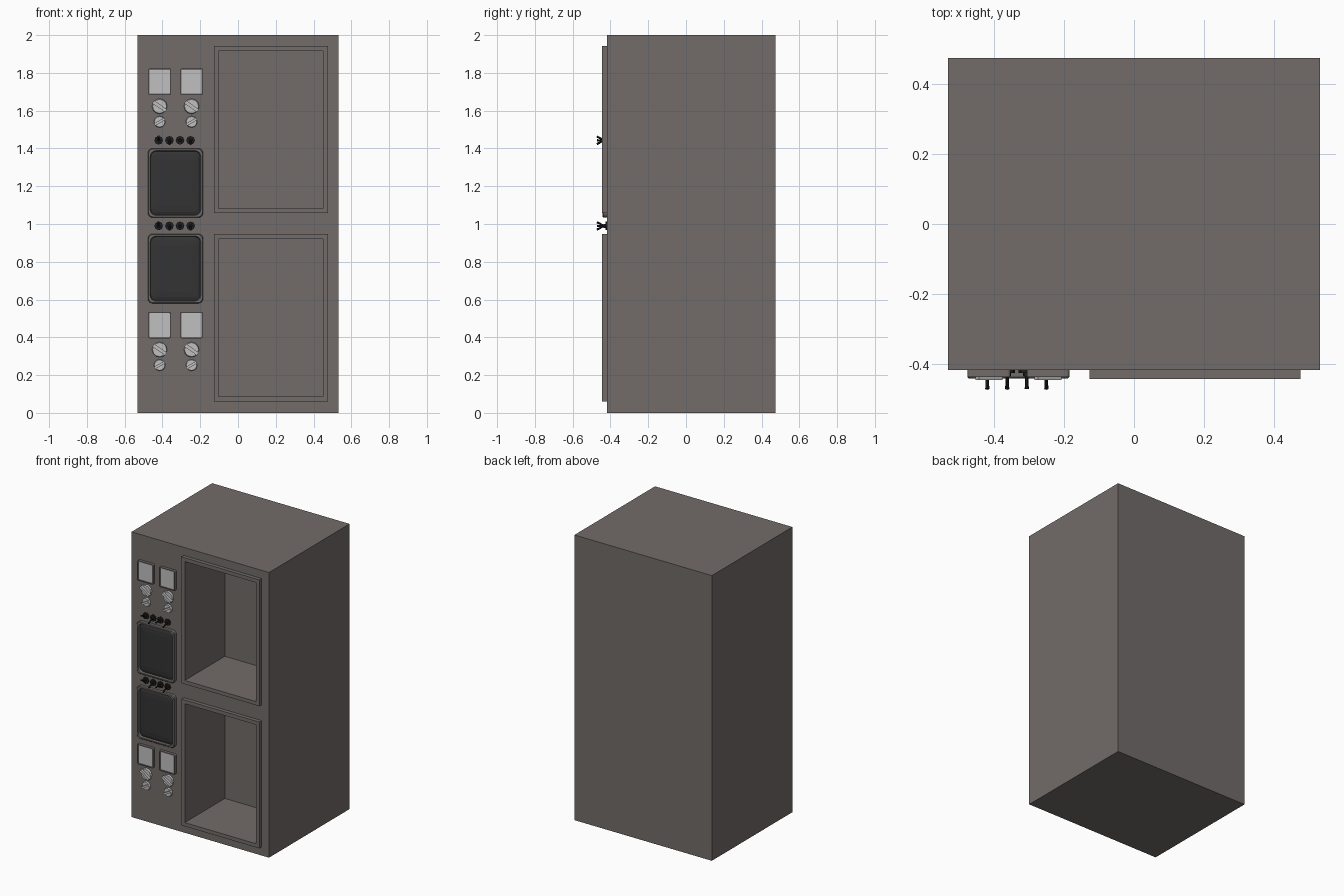
import bpy, bmesh, math
from mathutils import Vector, Matrix

if "Cube" in bpy.data.objects:
    bpy.data.objects.remove(bpy.data.objects["Cube"])

FRONT = -0.418


def material(name, rgb):
    m = bpy.data.materials.new(name)
    m.diffuse_color = (*rgb, 1)
    m.use_nodes = True
    m.node_tree.nodes["Principled BSDF"].inputs["Base Color"].default_value = m.diffuse_color
    return m


BODY = material("warm grey paint", (0.168, 0.150, 0.143))
LIGHT = material("light grey", (0.53, 0.53, 0.53))
SCREEN = material("screen charcoal", (0.034, 0.034, 0.034))
BLACK = material("switch black", (0.014, 0.014, 0.014))


def finish(name, bm, mat):
    bmesh.ops.recalc_face_normals(bm, faces=bm.faces)
    me = bpy.data.meshes.new(name)
    bm.to_mesh(me)
    bm.free()
    me.materials.append(mat)
    ob = bpy.data.objects.new(name, me)
    bpy.context.collection.objects.link(ob)
    return ob


def add_box(bm, x0, x1, y0, y1, z0, z1):
    m = Matrix.Translation(((x0 + x1) / 2, (y0 + y1) / 2, (z0 + z1) / 2)) @ \
        Matrix.Diagonal((x1 - x0, y1 - y0, z1 - z0, 1))
    return bmesh.ops.create_cube(bm, size=1, matrix=m)["verts"]


def add_rod(bm, start, end, r1, r2, sides):
    a, b = Vector(start), Vector(end)
    d = b - a
    m = Matrix.Translation((a + b) / 2) @ d.to_track_quat('Z', 'Y').to_matrix().to_4x4()
    bmesh.ops.create_cone(bm, cap_ends=True, segments=sides, radius1=r1,
                          radius2=r2, depth=d.length, matrix=m)


def loop(bm, rect, inset, r, y):
    # rounded rectangle outline facing the front
    x0, x1, z0, z1 = rect[0] + inset, rect[1] - inset, rect[2] + inset, rect[3] - inset
    if r == 0:
        pts = [(x1, z1), (x0, z1), (x0, z0), (x1, z0)]
    else:
        pts = []
        for i, (cx, cz) in enumerate([(x1 - r, z1 - r), (x0 + r, z1 - r),
                                      (x0 + r, z0 + r), (x1 - r, z0 + r)]):
            for k in range(5):
                a = math.pi / 2 * (i + k / 4)
                pts.append((cx + r * math.cos(a), cz + r * math.sin(a)))
    return [bm.verts.new((x, y, z)) for x, z in pts]


def skin(name, rect, rings, mat, cap):
    # bridge successive outlines (inset, radius, y)
    bm = bmesh.new()
    loops = [loop(bm, rect, *r) for r in rings]
    for a, b in zip(loops, loops[1:]):
        n = len(a)
        for i in range(n):
            bm.faces.new((a[i], a[(i + 1) % n], b[(i + 1) % n], b[i]))
    if cap:
        bm.faces.new(loops[-1])
    return finish(name, bm, mat)


# cabinet: solid block with two deep open bays on the right of the front
BAYS = {"upper": (-0.128, 0.476, 1.057, 1.943), "lower": (-0.128, 0.476, 0.06, 0.946)}
bm = bmesh.new()
xs = (-0.533, -0.102, 0.45, 0.533)
zs = (0, 0.086, 0.92, 1.083, 1.917, 2)
grid = [[bm.verts.new((x, FRONT, z)) for z in zs] for x in xs]
bays = []
for i in range(3):
    for j in range(5):
        f = bm.faces.new((grid[i][j], grid[i + 1][j], grid[i + 1][j + 1], grid[i][j + 1]))
        if i == 1 and j in (1, 3):
            bays.append(f)
rim = [e for e in bm.edges if e.is_boundary]
# outer shell drawn back from the rim and closed
ext = bmesh.ops.extrude_edge_only(bm, edges=rim)["geom"]
for v in ext:
    if isinstance(v, bmesh.types.BMVert):
        v.co.y = 0.475
back = [e for e in bm.edges if e.is_boundary]
bmesh.ops.contextual_create(bm, geom=back)
# bays pushed in
for f in bays:
    new = bmesh.ops.extrude_discrete_faces(bm, faces=[f])["faces"][0]
    for v in new.verts:
        v.co.y = 0.0
finish("cabinet", bm, BODY)

# raised bay surrounds
for tag, rect in BAYS.items():
    skin(tag + "_bay_frame", rect,
         [(0, 0, FRONT), (0, 0, -0.444), (0.026, 0, -0.444), (0.026, 0, FRONT)], BODY, False)

# screens with rounded bezels
for tag, z0, z1 in (("upper", 1.034, 1.40), ("lower", 0.58, 0.948)):
    rect = (-0.477, -0.185, z0, z1)
    skin(tag + "_screen_bezel", rect,
         [(0, 0.025, FRONT), (0, 0.025, -0.438), (0.004, 0.022, -0.442),
          (0.012, 0.03, -0.442), (0.016, 0.03, FRONT)], BODY, False)
    skin(tag + "_screen", rect,
         [(0.015, 0.03, -0.428), (0.03, 0.025, -0.433), (0.06, 0.02, -0.436)], SCREEN, True)

# gauges, pointer knobs
for tag, dz in (("upper", 0), ("lower", -1.288)):
    for side, cx in (("left", -0.415), ("right", -0.246)):
        name = tag + "_" + side
        rect = (cx - 0.061, cx + 0.061, 1.683 + dz, 1.823 + dz)
        skin(name + "_gauge_housing", rect,
             [(0, 0.008, FRONT), (0, 0.008, -0.438), (0.007, 0.006, -0.438),
              (0.007, 0.006, FRONT)], BODY, False)
        skin(name + "_gauge_face", rect, [(0.006, 0.006, FRONT), (0.006, 0.006, -0.433)], LIGHT, True)
        for kind, cz, r, tip, tilt in (("large", 1.623, 0.041, -0.446, 35),
                                       ("small", 1.541, 0.031, -0.442, -30)):
            bm = bmesh.new()
            c = Vector((cx, 0, cz + dz))
            add_rod(bm, c + Vector((0, FRONT + 0.002, 0)), c + Vector((0, FRONT - 0.012, 0)), r, r * 0.9, 12)
            grip = add_box(bm, -r, r, tip, FRONT, -r * 0.22, r * 0.22)
            bmesh.ops.transform(bm, verts=grip, matrix=Matrix.Translation(c) @
                                Matrix.Rotation(math.radians(tilt), 4, 'Y'))
            finish(name + "_" + kind + "_knob", bm, LIGHT)

# two rows of toggle switches: hexagonal nut, collar and tilted lever
for tag, cz in (("upper", 1.443), ("lower", 0.99)):
    for i, (cx, tilt) in enumerate(((-0.42, 1), (-0.363, -1), (-0.307, 0), (-0.251, -1))):
        bm = bmesh.new()
        add_rod(bm, (cx, FRONT + 0.002, cz), (cx, FRONT - 0.008, cz), 0.023, 0.023, 8)
        add_rod(bm, (cx, FRONT, cz), (cx, -0.437, cz), 0.011, 0.010, 8)
        add_rod(bm, (cx, -0.432, cz), (cx, -0.472, cz + 0.02 * tilt), 0.004, 0.006, 8)
        finish("%s_toggle_switch_%d" % (tag, i + 1), bm, BLACK)
